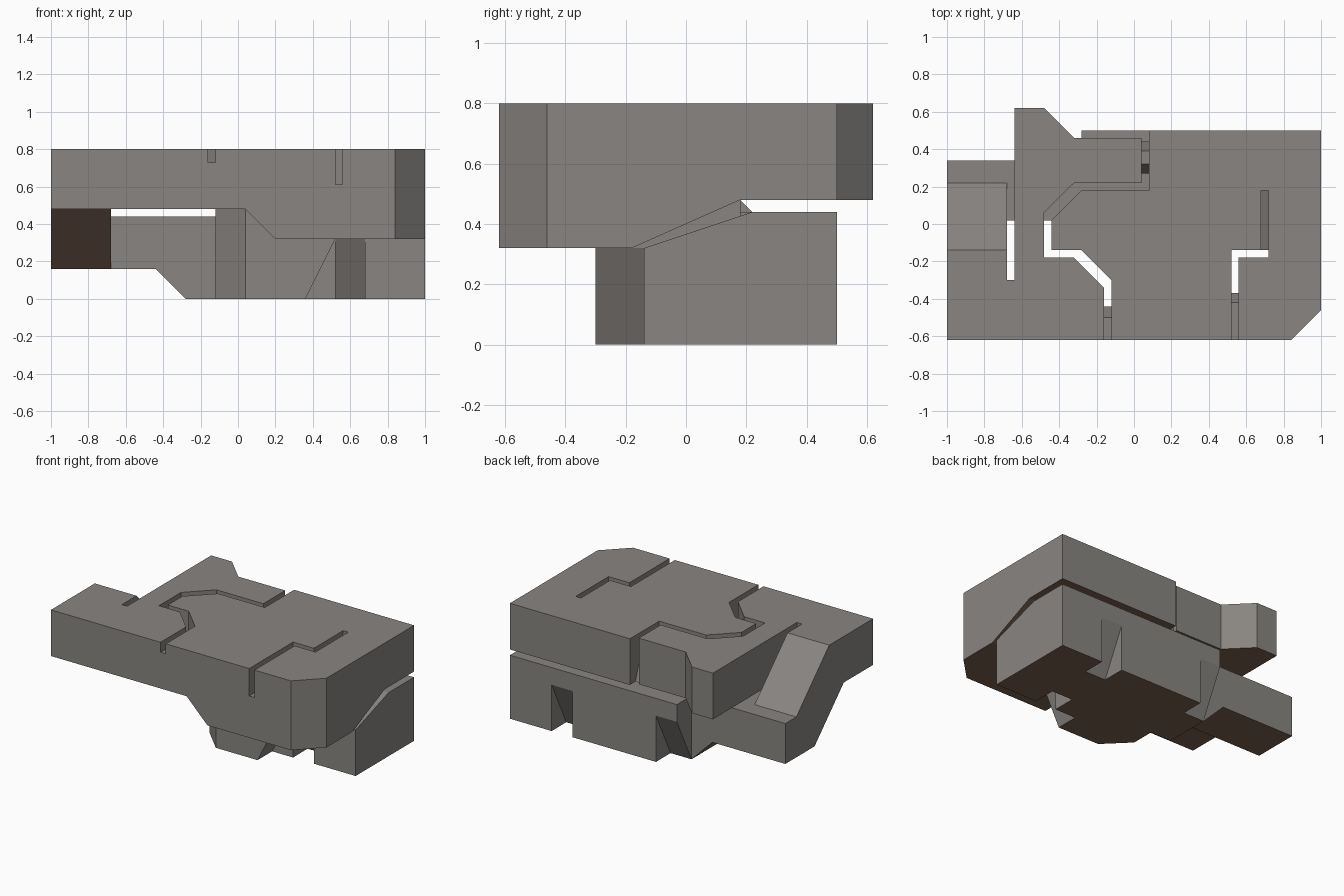
import bpy, bmesh
from mathutils import Vector

if "Cube" in bpy.data.objects:
    bpy.data.objects.remove(bpy.data.objects["Cube"])


def material(name, rgb):
    m = bpy.data.materials.new(name)
    m.diffuse_color = (*rgb, 1)
    m.use_nodes = True
    m.node_tree.nodes["Principled BSDF"].inputs["Base Color"].default_value = m.diffuse_color
    return m


GREY = material("grey stone", (0.25, 0.235, 0.22))
BROWN = material("brown underside", (0.19, 0.115, 0.08))


def add_object(name, bm):
    bmesh.ops.recalc_face_normals(bm, faces=bm.faces)
    me = bpy.data.meshes.new(name)
    bm.to_mesh(me)
    bm.free()
    ob = bpy.data.objects.new(name, me)
    bpy.context.collection.objects.link(ob)
    return ob


def prism(name, axis, profile, lo, hi):
    """Extrude a profile (xy, xz or yz points) along the remaining axis."""
    place = {"x": lambda p, t: (t, p[0], p[1]),
             "y": lambda p, t: (p[0], t, p[1]),
             "z": lambda p, t: (p[0], p[1], t)}[axis]
    bm = bmesh.new()
    face = bm.faces.new([bm.verts.new(place(p, lo)) for p in profile])
    ext = bmesh.ops.extrude_face_region(bm, geom=[face], use_keep_orig=True)
    shift = Vector(place((0, 0), hi - lo))
    for g in ext["geom"]:
        if isinstance(g, bmesh.types.BMVert):
            g.co += shift
    return add_object(name, bm)


def hull(name, points):
    bm = bmesh.new()
    for p in points:
        bm.verts.new(p)
    bmesh.ops.convex_hull(bm, input=bm.verts)
    bmesh.ops.dissolve_limit(bm, angle_limit=0.01, verts=bm.verts, edges=bm.edges)
    return add_object(name, bm)


def cut(ob, cutters):
    for c in cutters:
        c.hide_render = True
        mod = ob.modifiers.new("cut", 'BOOLEAN')
        mod.operation, mod.solver, mod.object = 'DIFFERENCE', 'EXACT', c
    dg = bpy.context.evaluated_depsgraph_get()
    me = bpy.data.meshes.new_from_object(ob.evaluated_get(dg))
    ob.modifiers.clear()
    ob.data = me


parts, helpers = [], []

# Upper slab, two plates separated by a winding gap
right_plan = [(-.12, -.62), (.52, -.62), (.52, -.14), (.68, -.14), (.68, .18),
              (.72, .18), (.72, -.18), (.56, -.18), (.56, -.62), (.84, -.62),
              (1, -.46), (1, .5), (.08, .5), (.08, .18), (-.28, .18),
              (-.44, .02), (-.44, -.14), (-.28, -.14), (-.12, -.30)]
left_plan = [(-.68, -.62), (-.16, -.62), (-.16, -.34), (-.32, -.18), (-.48, -.18),
             (-.48, .06), (-.32, .22), (.04, .22), (.04, .46), (-.32, .46),
             (-.48, .62), (-.64, .62), (-.64, -.30), (-.68, -.30)]
right_plate = prism("right_plate", "z", right_plan, .32, .8)
left_plate = prism("left_plate", "z", left_plan, .48, .8)
under_x = prism("under_cutter_x", "y",
                [(-2, -1), (.36, -1), (.36, .16), (.04, .48), (-2, .48)], -2, 2)
under_y = prism("under_cutter_y", "x",
                [(-.54, .16), (.18, .48), (2, .48), (2, -1), (-.54, -1)], -2, 2)
cut(right_plate, [under_x, under_y])
helpers += [under_x, under_y]
parts += [right_plate, left_plate]

# Left strip with the ramp running down to the rear
parts.append(prism("ramp", "x", [(-.62, .48), (-.30, .48), (.02, .16), (.34, .16),
                                 (.34, .44), (.22, .44), (-.14, .8), (-.62, .8)],
                   -1, -.68))

# Bridges filling the bottom of the gaps
parts.append(prism("front_left_bridge", "x", [(-.62, .48), (-.44, .48), (-.44, .6),
                                              (-.5, .73), (-.62, .73)], -.16, -.12))
parts.append(prism("front_right_bridge", "x", [(-.62, .32), (-.37, .32), (-.37, .5),
                                               (-.42, .61), (-.62, .61)], .52, .56))
parts.append(prism("rear_bridge", "x", [(.27, .48), (.44, .48), (.39, .62),
                                        (.32, .62)], .04, .08))

# Lower body with wedge notches and a sloped top at the front
body = prism("lower_body", "z", [(-.28, .34), (-.12, .34), (-.12, -.14), (1, -.14),
                                 (1, .5), (-.28, .5)], 0, .44)
slope = prism("top_cutter", "x", [(-.44, .22), (.22, .44), (.28, .46), (.28, .9),
                                  (-.44, .9)], .1, 2)
back_wedge = [(.24, -.2), (.6, .52), (.6, -.2)]
front_wedge = [(.12, -.2), (-.16, .36), (-.16, -.2)]
cutters = [slope,
           prism("wedge_cutter_a", "x", back_wedge, .52, .68),
           prism("wedge_cutter_b", "x", back_wedge, -.4, -.12),
           prism("wedge_cutter_c", "x", front_wedge, .52, .68)]
cut(body, cutters)
helpers += cutters
parts.append(body)

# Arm joining the lower body to the foot of the ramp
parts.append(prism("arm", "y", [(-.68, .16), (-.44, .16), (-.28, 0), (-.12, 0),
                                (-.12, .44), (-.68, .44)], .02, .34))

# Core holding up the slab, and the chamfered front block
parts.append(prism("core", "z", [(-.12, -.14), (.52, -.14), (.52, .18), (-.12, .18)],
                   .3, .48))
pts = [(-.12, -.14, z) for z in (0, .48)] + [(.04, -.30, z) for z in (0, .48)]
for y in (-.30, -.14):
    pts += [(.36, y, 0), (.52, y, .32), (.52, y, .48)]
parts.append(hull("front_block", pts))

# Cutters are no longer needed
for h in helpers:
    bpy.data.objects.remove(h)

# Downward faces are brown, everything else grey
for ob in parts:
    ob.data.materials.clear()
    ob.data.materials.append(GREY)
    ob.data.materials.append(BROWN)
    for p in ob.data.polygons:
        p.use_smooth = False
        p.material_index = 1 if p.normal.z < -0.5 else 0
